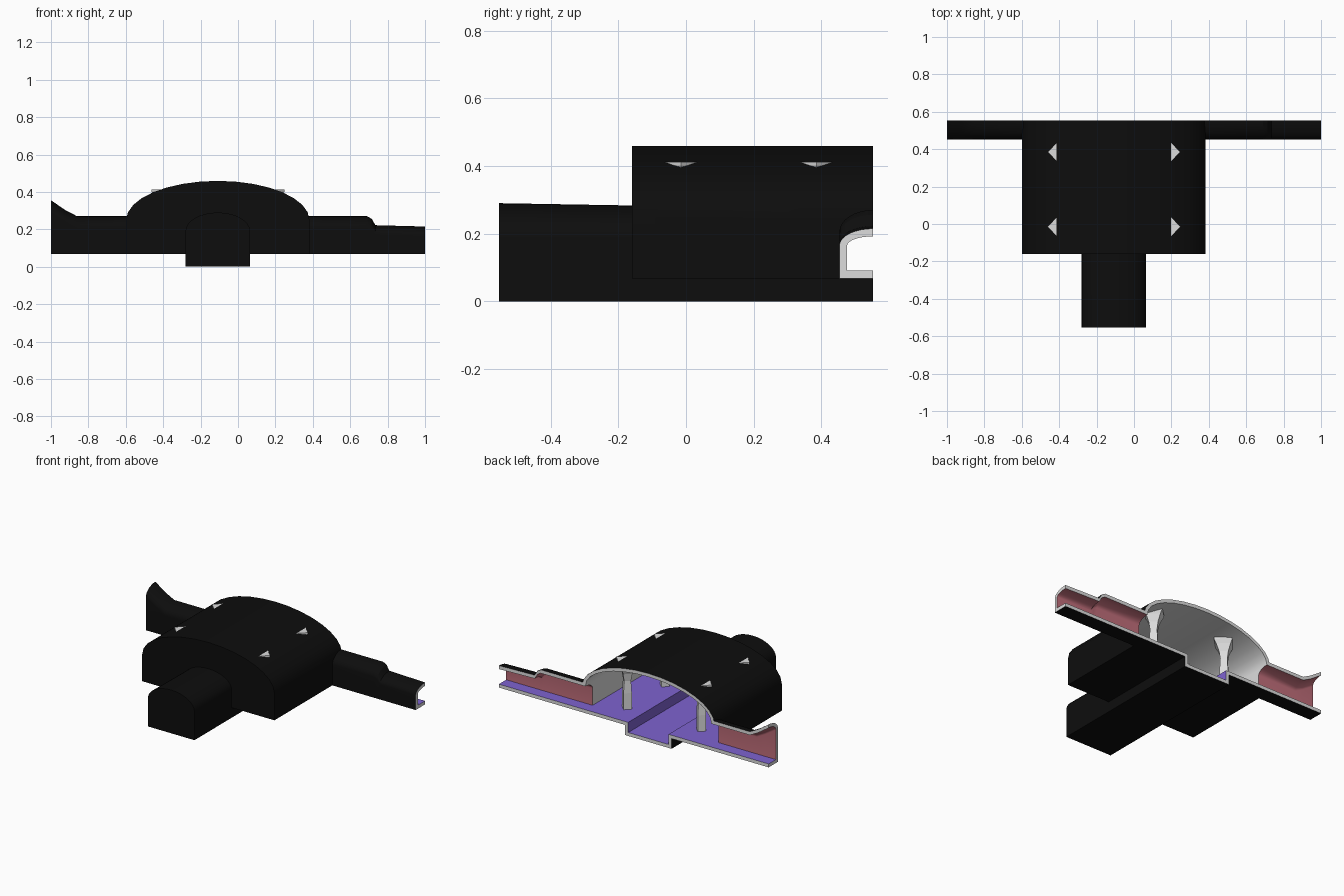
import bpy, bmesh, math

cube = bpy.data.objects.get("Cube")
if cube:
    bpy.data.objects.remove(cube, do_unlink=True)


def make_material(name, colour):
    m = bpy.data.materials.new(name)
    m.use_nodes = True
    m.diffuse_color = (*colour, 1)
    bsdf = next(n for n in m.node_tree.nodes if n.type == 'BSDF_PRINCIPLED')
    bsdf.inputs["Base Color"].default_value = (*colour, 1)
    return m


MATERIALS = [make_material("outer black", (.004, .004, .004)),
             make_material("plaster grey", (.72, .72, .72)),
             make_material("floor purple", (.21, .125, .63)),
             make_material("passage red", (.54, .16, .2))]
BLACK, GREY, PURPLE, RED = range(4)

WALL = .023        # shell thickness
CUT_Y = .553       # plane of the open section
FLOOR = .068       # underside of hall and side passages
HALL_X = -.108     # centre line of hall and front passage


def loft(name, rings, wall, floor=None):
    """Skin closed rings, cap the ends; downward faces may get a floor colour."""
    bm = bmesh.new()
    loops = [[bm.verts.new(p) for p in ring] for ring in rings]
    n = len(loops[0])
    for a, b in zip(loops, loops[1:]):
        for i in range(n):
            j = (i + 1) % n
            bm.faces.new((a[i], a[j], b[j], b[i]))
    bm.faces.new(loops[0])
    bm.faces.new(loops[-1])
    bmesh.ops.recalc_face_normals(bm, faces=bm.faces)
    bm.normal_update()
    for f in bm.faces:
        f.material_index = wall
        if floor is not None and f.normal.z < -.95:
            f.material_index = floor
    mesh = bpy.data.meshes.new(name)
    bm.to_mesh(mesh)
    bm.free()
    for m in MATERIALS:
        mesh.materials.append(m)
    ob = bpy.data.objects.new(name, mesh)
    bpy.context.collection.objects.link(ob)
    return ob


def arch(half, bottom, spring, top, steps=16):
    """Vertical walls under an elliptical vault."""
    pts = [(half, bottom)]
    for i in range(steps + 1):
        a = math.pi * i / steps
        pts.append((half * math.cos(a), spring + (top - spring) * math.sin(a)))
    return pts + [(-half, bottom)]


def arch_y(y, *profile):
    return [(HALL_X + u, y, z) for u, z in arch(*profile)]


def arch_x(x, *profile):
    return [(x, CUT_Y + u, z) for u, z in arch(*profile)]


def box(name, x, y, z, wall):
    rings = [[(x[0], v, z[0]), (x[1], v, z[0]), (x[1], v, z[1]), (x[0], v, z[1])] for v in y]
    return loft(name, rings, wall)


def combine(target, tool, operation):
    mod = target.modifiers.new(operation.lower(), 'BOOLEAN')
    mod.operation = operation
    mod.solver = 'EXACT'
    mod.object = tool
    bpy.context.view_layer.objects.active = target
    bpy.ops.object.modifier_apply(modifier=mod.name)
    bpy.data.objects.remove(tool, do_unlink=True)


# Side passages as (x, spring height, crown height)
left_path = [(.3, .205, .27), (.69, .205, .27), (.715, .195, .256),
             (.735, .17, .222), (1, .165, .215)]
right_path = [(-.5, .205, .27), (-.86, .205, .27), (-.92, .238, .301), (-1, .29, .355)]

# Outer solids
shell = loft("hall_shell", [arch_y(y, .49, FLOOR, .25, .459) for y in (-.16, .65)], BLACK)
half = .1725
solids = [
    loft("front_passage", [arch_y(-CUT_Y, half, 0, .19, .29),
                           arch_y(-.15, half, 0, .19, .283)], BLACK),
    box("trench", (HALL_X - half, HALL_X + half), (-.17, .65), (0, .1), BLACK)]
for name, path in (("left_passage", left_path), ("right_passage", right_path)):
    solids.append(loft(name, [arch_x(x, .1, FLOOR, s, t) for x, s, t in path], BLACK))
for s in solids:
    combine(shell, s, 'UNION')

# Hollow interiors
inner_floor = FLOOR + WALL
inner = half - WALL
voids = [
    loft("hall_void", [arch_y(y, .49 - WALL, inner_floor, .25, .459 - WALL)
                       for y in (-.16 + WALL, .7)], GREY, PURPLE),
    loft("front_void", [arch_y(-CUT_Y + WALL, inner, WALL, .19, .267),
                        arch_y(-.1, inner, WALL, .19, .26)], RED, PURPLE),
    box("trench_void", (HALL_X - inner, HALL_X + inner), (-.14, .7), (WALL, .12), PURPLE)]
for name, path, end in (("left_void", left_path, (1.05, .165, .215)),
                        ("right_void", right_path, (-1.05, .32, .386))):
    voids.append(loft(name, [arch_x(x, .1 - WALL, inner_floor, s, t - WALL)
                             for x, s, t in path + [end]], RED, PURPLE))
voids.append(box("section_cutter", (-2, 2), (CUT_Y, 2), (-1, 2), GREY))
for v in voids:
    combine(shell, v, 'DIFFERENCE')

# Grey rims on the passage mouths
for p in shell.data.polygons:
    if abs(p.normal.x) > .95 and abs(p.center.x) > .995:
        p.material_index = GREY

# Pillars with flared capitals whose tips pierce the vault
pillar_profile = [(.036, inner_floor - .005), (.036, .2), (.03, .28),
                  (.04, .33), (.062, .375), (.08, .402), (.08, .412)]
for side, x in (("left", .168), ("right", -.382)):
    for place, y in (("front", -.015), ("back", .385)):
        rings = [[(x + r * math.cos(k * math.pi / 2), y + r * math.sin(k * math.pi / 2), z)
                  for k in range(4)] for r, z in pillar_profile]
        loft(f"{side}_{place}_pillar", rings, GREY)

# Smooth vaults with crisp edges
bpy.ops.object.select_all(action='DESELECT')
shell.select_set(True)
bpy.context.view_layer.objects.active = shell
bpy.ops.object.shade_smooth_by_angle(angle=math.radians(28))
